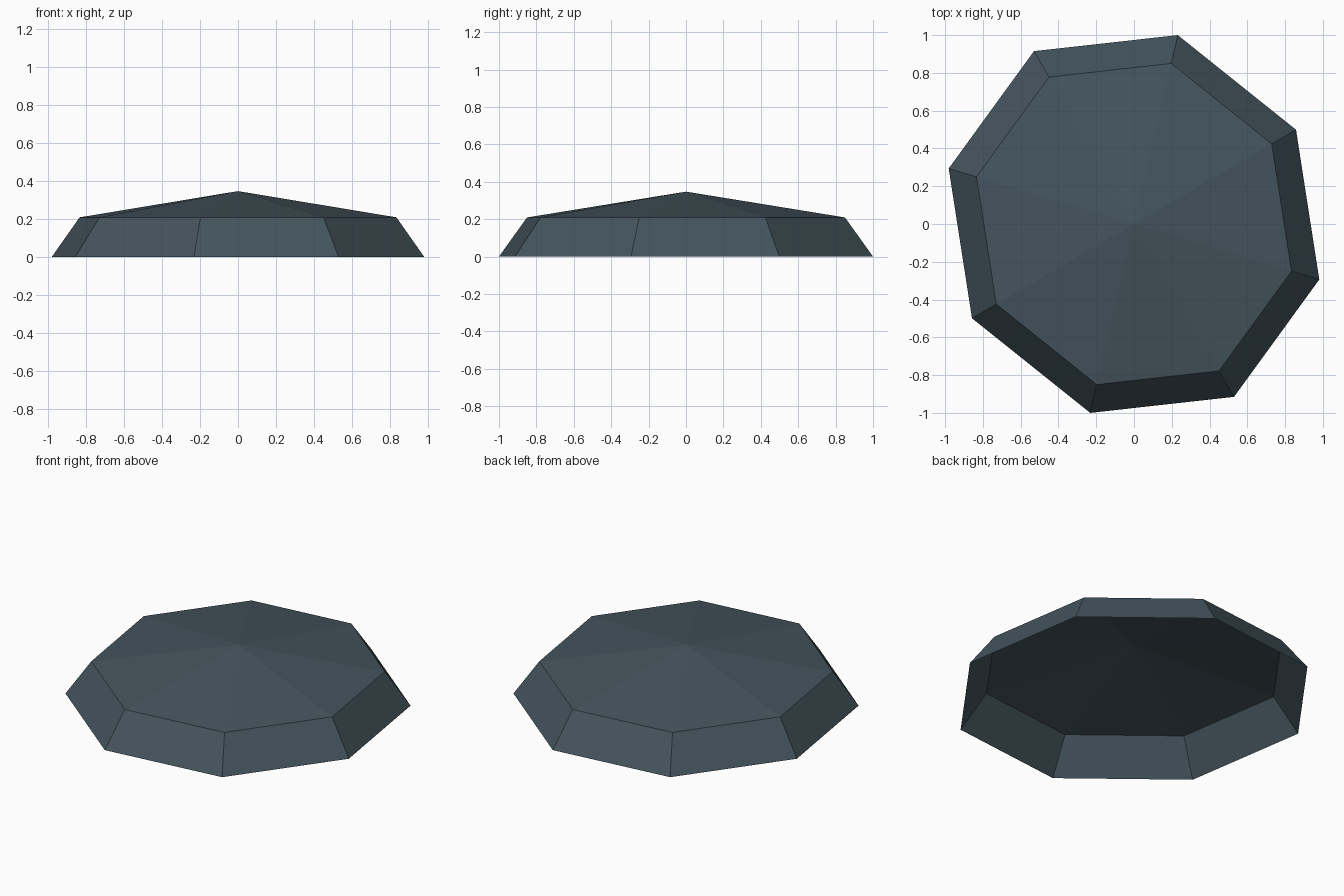
import bpy, bmesh, math

if "Cube" in bpy.data.objects:
    bpy.data.objects.remove(bpy.data.objects["Cube"])

# one flat slate colour
slate = bpy.data.materials.new("dark slate")
slate.diffuse_color = (0.058, 0.089, 0.109, 1)
slate.use_nodes = True
slate.node_tree.nodes["Principled BSDF"].inputs["Base Color"].default_value = slate.diffuse_color


def ring(bm, scale, z):
    """Slightly skewed octagon around the origin."""
    out = []
    for i in range(8):
        c, s = math.cos(i * math.pi / 4), math.sin(i * math.pi / 4)
        out.append(bm.verts.new((scale * (0.981 * c + 0.232 * s),
                                 scale * (-0.294 * c + 1.0 * s), z)))
    return out


bm = bmesh.new()
rim = ring(bm, 1.0, 0.0)
shoulder = ring(bm, 0.85, 0.209)
apex = bm.verts.new((0, 0, 0.347))

# sloping side panels and shallow roof, open underneath
for i in range(8):
    j = (i + 1) % 8
    bm.faces.new((rim[i], rim[j], shoulder[j], shoulder[i]))
    bm.faces.new((shoulder[i], shoulder[j], apex))

mesh = bpy.data.meshes.new("dome_shell")
bm.to_mesh(mesh)
bm.free()
mesh.materials.append(slate)
shell = bpy.data.objects.new("dome_shell", mesh)
bpy.context.collection.objects.link(shell)
